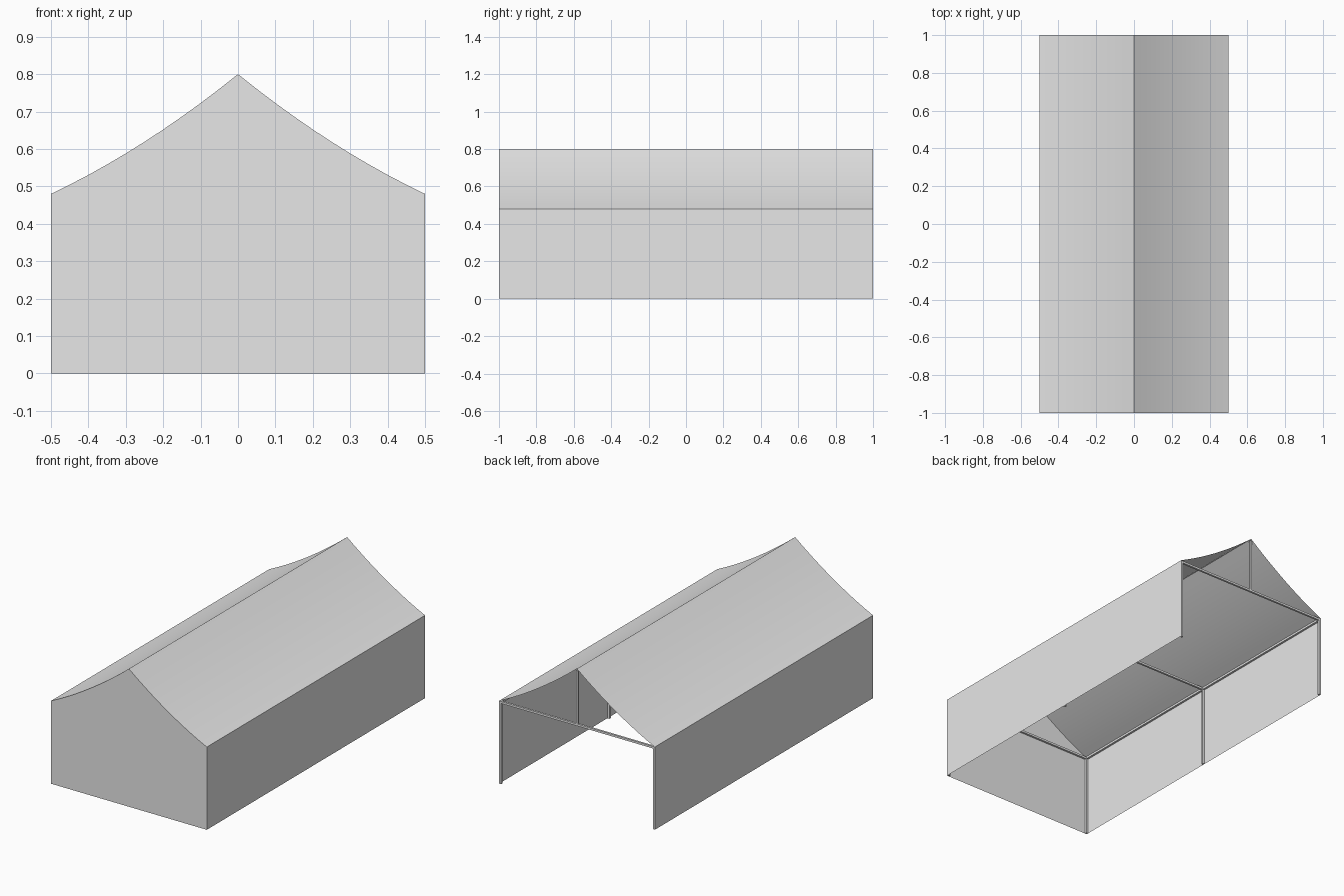
import bpy
import bmesh

cube = bpy.data.objects.get("Cube")
if cube:
    bpy.data.objects.remove(cube, do_unlink=True)

HALF_W, HALF_L, EAVE, RIDGE = 0.5, 1.0, 0.48, 0.8
POLE = 0.012
STEPS = 10

grey = bpy.data.materials.new("light_grey_canvas")
grey.use_nodes = True
colour = (0.8, 0.8, 0.8, 1)
grey.diffuse_color = colour
grey.node_tree.nodes["Principled BSDF"].inputs["Base Color"].default_value = colour


def finish(name, bm):
    mesh = bpy.data.meshes.new(name)
    bm.to_mesh(mesh)
    bm.free()
    mesh.materials.append(grey)
    obj = bpy.data.objects.new(name, mesh)
    bpy.context.collection.objects.link(obj)
    return obj


def sheet(name, profile):
    """Run an x-z profile along the length of the tent."""
    bm = bmesh.new()
    rows = [[bm.verts.new((x, y, z)) for x, z in profile] for y in (-HALF_L, HALF_L)]
    for i in range(len(profile) - 1):
        bm.faces.new((rows[0][i], rows[0][i + 1], rows[1][i + 1], rows[1][i]))
    return finish(name, bm)


def bar(name, low, high):
    """Box between two opposite corners."""
    bm = bmesh.new()
    bmesh.ops.create_cube(bm, size=1)
    for v in bm.verts:
        for a in range(3):
            v.co[a] = low[a] if v.co[a] < 0 else high[a]
    return finish(name, bm)


def sag(x):
    """Height of the sagging roof at x."""
    t = abs(x) / HALF_W
    return RIDGE - (RIDGE - EAVE) * t - 0.083 * t * (1 - t)


# Roof canvas: two slopes that sag between ridge and eaves
xs = [HALF_W * (1 - i / STEPS) for i in range(2 * STEPS + 1)]
outline = [(x, sag(x)) for x in xs]
roof = sheet("roof_canvas", outline)
bpy.ops.object.select_all(action="DESELECT")
roof.select_set(True)
bpy.context.view_layer.objects.active = roof
bpy.ops.object.shade_smooth_by_angle()

# Side walls
sheet("left_wall", [(HALF_W, 0), (HALF_W, EAVE)])
sheet("right_wall", [(-HALF_W, EAVE), (-HALF_W, 0)])

# Closed front wall; the back stays open
bm = bmesh.new()
front = [(-HALF_W, 0), (HALF_W, 0)] + outline
bm.faces.new([bm.verts.new((x, -HALF_L, z)) for x, z in front])
finish("front_wall", bm)

# Frames at the front, middle and back: posts, tie beam and king post
inset = 0.001
inner = HALF_W - inset
for label, y in (("front", -HALF_L + inset + POLE / 2), ("middle", 0),
                 ("back", HALF_L - inset - POLE / 2)):
    y0, y1 = y - POLE / 2, y + POLE / 2
    bar(label + "_left_post", (inner - POLE, y0, 0), (inner, y1, EAVE))
    bar(label + "_right_post", (-inner, y0, 0), (POLE - inner, y1, EAVE))
    bar(label + "_tie_beam", (-inner, y0, EAVE - POLE), (inner, y1, EAVE))
    bar(label + "_king_post", (-POLE / 2, y0, EAVE), (POLE / 2, y1, RIDGE - POLE))

# Eave beams along both walls
end = HALF_L - inset
bar("left_eave_beam", (inner - POLE, -end, EAVE - POLE), (inner, end, EAVE))
bar("right_eave_beam", (-inner, -end, EAVE - POLE), (POLE - inner, end, EAVE))
